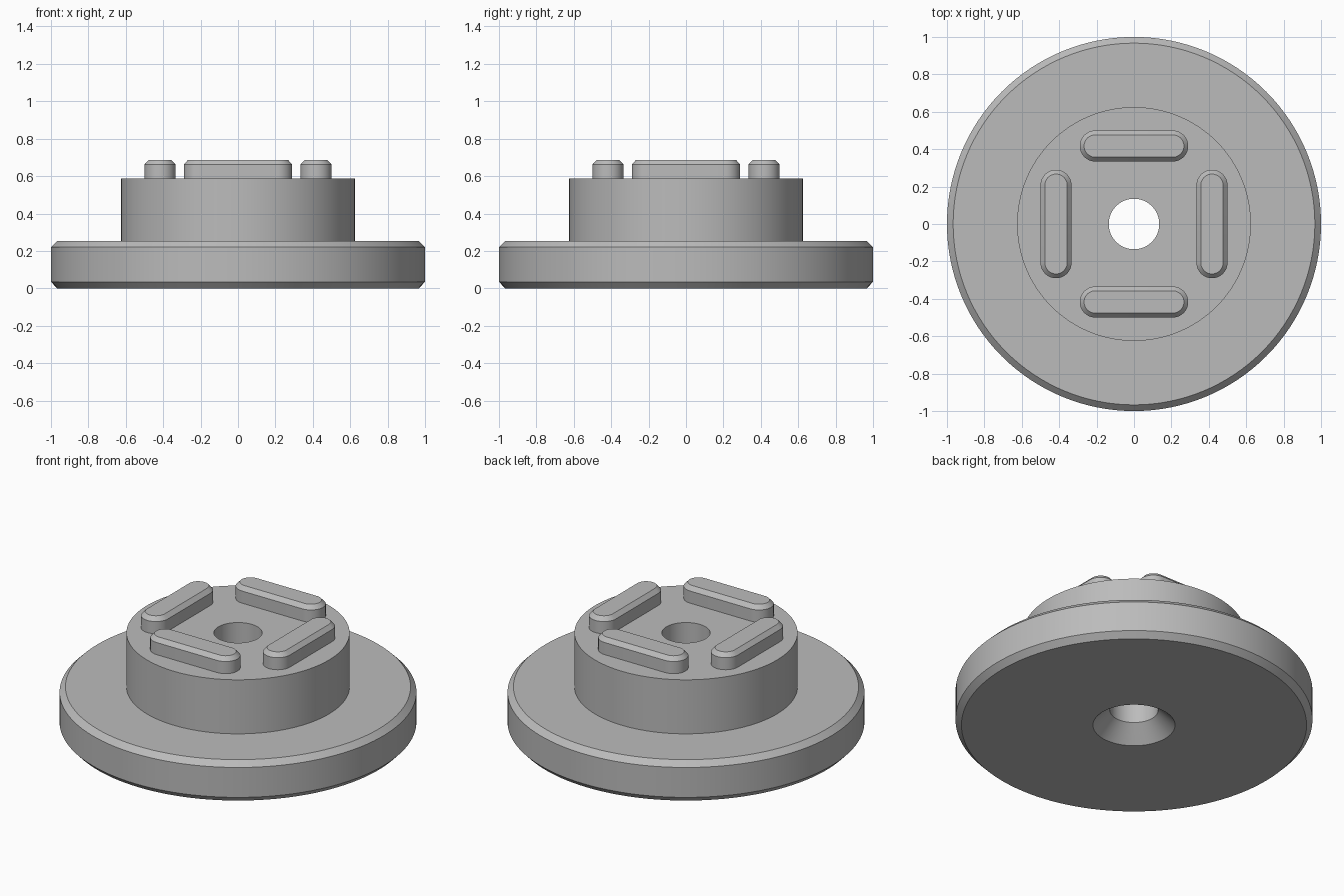
import bpy, bmesh
from math import cos, sin, pi, radians

cube = bpy.data.objects.get("Cube")
if cube:
    bpy.data.objects.remove(cube, do_unlink=True)

grey = bpy.data.materials.new("plain grey")
grey.use_nodes = True
grey.diffuse_color = (0.5, 0.5, 0.5, 1)
grey.node_tree.nodes["Principled BSDF"].inputs["Base Color"].default_value = (0.5, 0.5, 0.5, 1)


def add_object(name, bm):
    bmesh.ops.recalc_face_normals(bm, faces=bm.faces)
    mesh = bpy.data.meshes.new(name)
    bm.to_mesh(mesh)
    bm.free()
    mesh.materials.append(grey)
    obj = bpy.data.objects.new(name, mesh)
    bpy.context.collection.objects.link(obj)
    bpy.ops.object.select_all(action='DESELECT')
    obj.select_set(True)
    bpy.context.view_layer.objects.active = obj
    bpy.ops.object.shade_smooth_by_angle(angle=radians(25))
    return obj


def bridge(bm, a, b):
    for i in range(len(a)):
        j = (i + 1) % len(a)
        bm.faces.new((a[i], a[j], b[j], b[i]))


def lathe(name, profile, sides=128):
    """Revolve a closed (radius, height) profile around z."""
    bm = bmesh.new()
    angles = [2 * pi * i / sides for i in range(sides)]
    rings = [[bm.verts.new((r * cos(a), r * sin(a), z)) for a in angles]
             for r, z in profile]
    for k in range(len(rings)):
        bridge(bm, rings[k - 1], rings[k])
    return add_object(name, bm)


def slot_ring(bm, radius, reach, z, steps=16):
    """Rounded-end outline running along x."""
    verts = []
    for side in (1, -1):
        for i in range(steps + 1):
            a = -pi / 2 + pi * i / steps
            verts.append(bm.verts.new((side * (reach + radius * cos(a)),
                                       side * radius * sin(a), z)))
    return verts


def rib(name, turn):
    """Raised rounded bar with a chamfered top edge."""
    bm = bmesh.new()
    rings = [slot_ring(bm, r, 0.207, z)
             for r, z in ((0.083, 0.58), (0.083, 0.662), (0.06, 0.687))]
    bridge(bm, rings[0], rings[1])
    bridge(bm, rings[1], rings[2])
    bm.faces.new(rings[2])
    bm.faces.new(rings[0][::-1])
    obj = add_object(name, bm)
    obj.location = (-0.417 * sin(turn), 0.417 * cos(turn), 0)
    obj.rotation_euler.z = turn


# Flange, hub and countersunk through hole in one turned body
lathe("flanged_hub", [
    (0.23, 0), (0.967, 0), (1, 0.035), (1, 0.22), (0.967, 0.253),
    (0.625, 0.253), (0.625, 0.587), (0.135, 0.587), (0.135, 0.095)])

# Four ribs around the hub face
for i, side in enumerate(("back", "right", "front", "left")):
    rib(side + "_rib", i * pi / 2)
